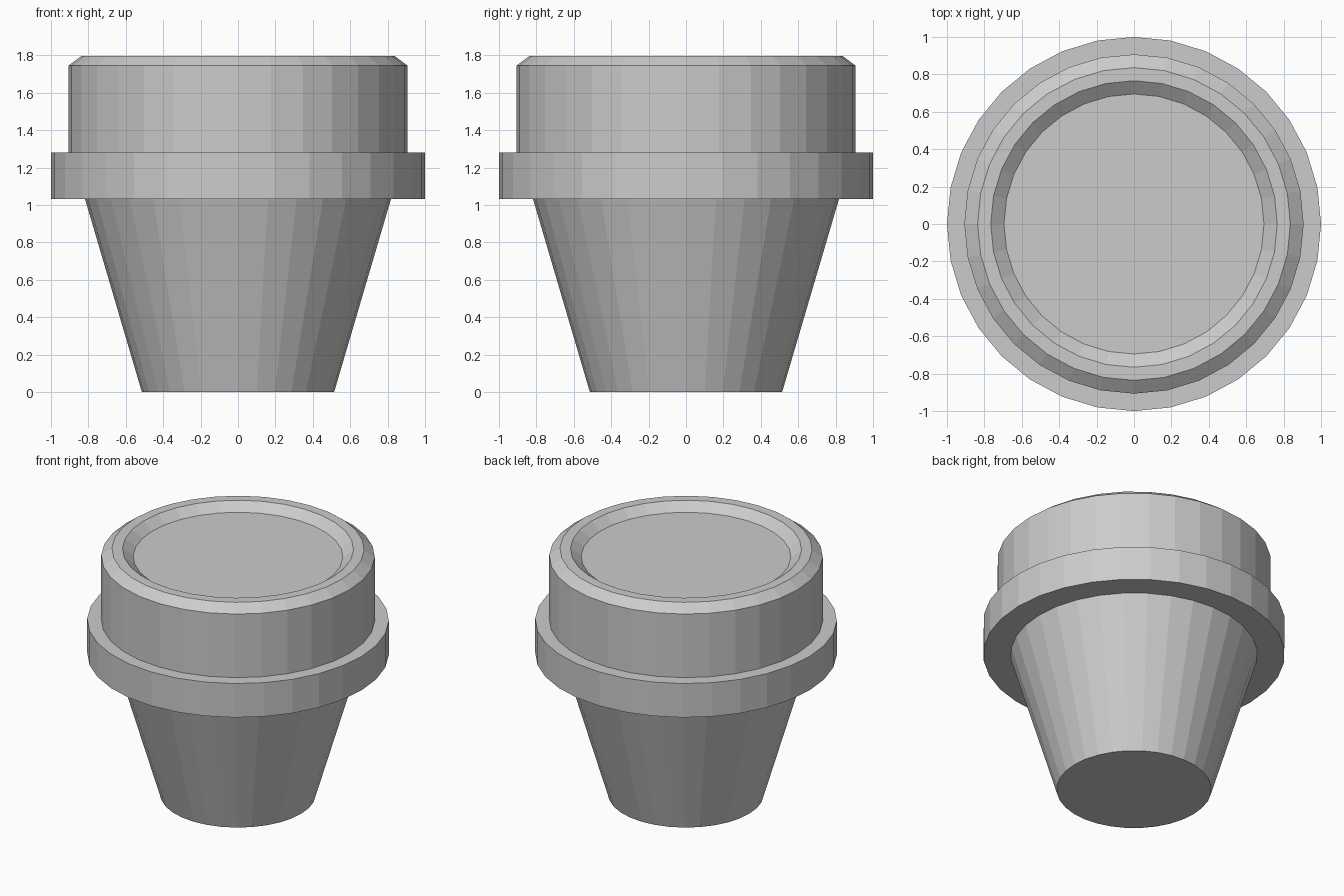
import bpy, bmesh
from math import cos, sin, tau

if "Cube" in bpy.data.objects:
    bpy.data.objects.remove(bpy.data.objects["Cube"])

SIDES = 32


def lathe(name, profile):
    """Revolve (radius, height) points around z and cap both ends."""
    bm = bmesh.new()
    rings = [[bm.verts.new((r * cos(tau * i / SIDES), r * sin(tau * i / SIDES), z))
              for i in range(SIDES)] for r, z in profile]
    for low, high in zip(rings, rings[1:]):
        for i in range(SIDES):
            j = (i + 1) % SIDES
            bm.faces.new((low[i], low[j], high[j], high[i]))
    bm.faces.new(rings[0][::-1])
    bm.faces.new(rings[-1])
    mesh = bpy.data.meshes.new(name)
    bm.to_mesh(mesh)
    bm.free()
    obj = bpy.data.objects.new(name, mesh)
    bpy.context.collection.objects.link(obj)
    return obj


# One continuous shell: tapered stem, flange, bevelled cap, recessed top
lathe("stopper", [
    (0.514, 0.0), (0.818, 1.032),                   # tapered stem
    (1.0, 1.032), (1.0, 1.28),                      # flange
    (0.907, 1.28), (0.907, 1.745), (0.836, 1.798),  # cap and outer bevel
    (0.766, 1.798), (0.695, 1.743),                 # rim and recessed floor
])
